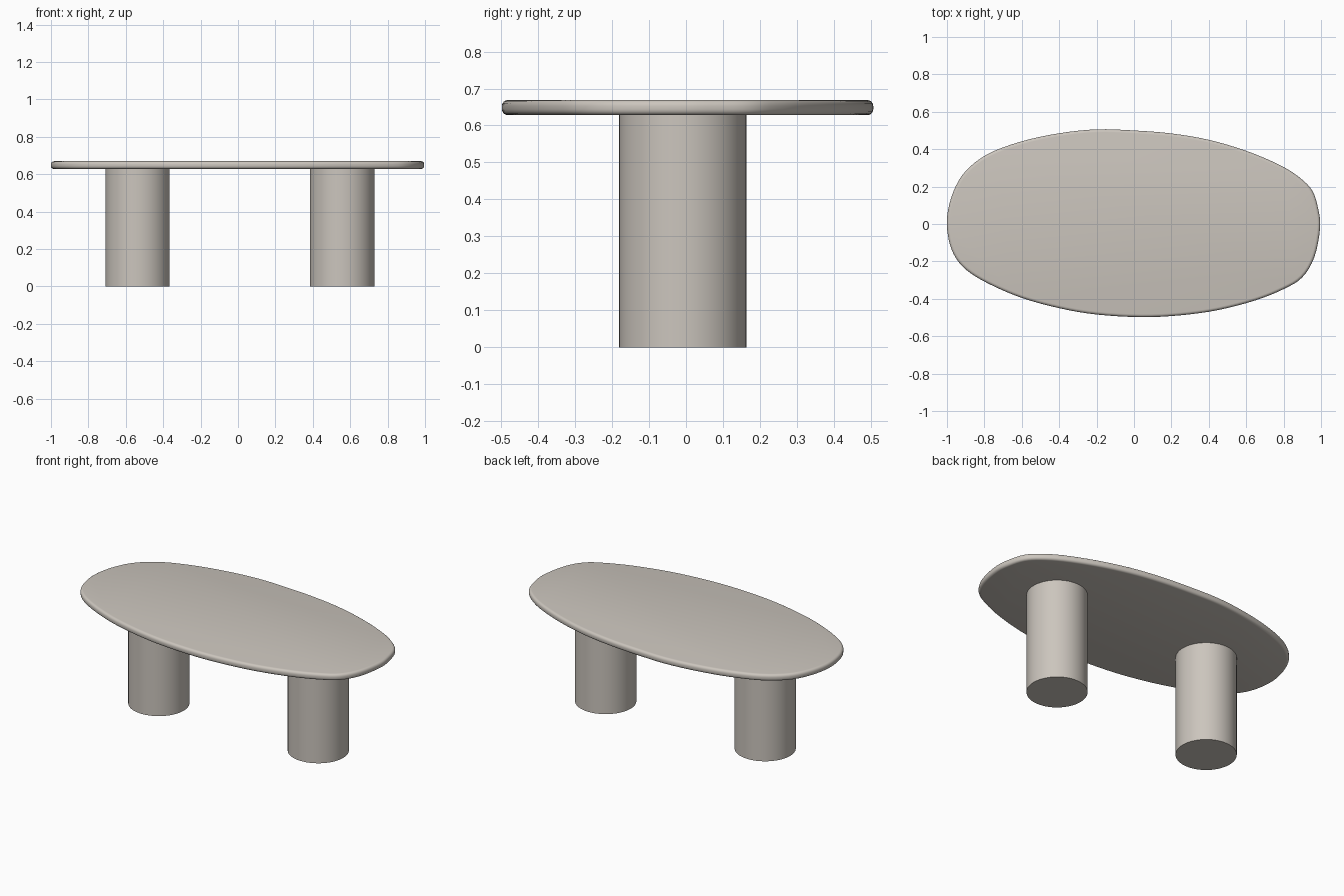
import bpy, bmesh, math
from mathutils import Vector

if "Cube" in bpy.data.objects:
    bpy.data.objects.remove(bpy.data.objects["Cube"])

stone = bpy.data.materials.new("warm grey stone")
stone.diffuse_color = (0.60, 0.56, 0.51, 1)
stone.use_nodes = True
stone.node_tree.nodes["Principled BSDF"].inputs["Base Color"].default_value = stone.diffuse_color


def finish(bm, name):
    bmesh.ops.recalc_face_normals(bm, faces=bm.faces)
    me = bpy.data.meshes.new(name)
    bm.to_mesh(me)
    bm.free()
    ob = bpy.data.objects.new(name, me)
    bpy.context.collection.objects.link(ob)
    me.materials.append(stone)
    bpy.ops.object.select_all(action='DESELECT')
    ob.select_set(True)
    bpy.context.view_layer.objects.active = ob
    bpy.ops.object.shade_smooth_by_angle(angle=math.radians(35))
    return ob


def smooth_loop(pts, steps):
    """Closed Catmull-Rom curve through the points."""
    out, n = [], len(pts)
    for i in range(n):
        a, b, c, d = (Vector(pts[(i + k) % n]) for k in (-1, 0, 1, 2))
        for s in range(steps):
            t = s / steps
            out.append(0.5 * (2 * b + (c - a) * t + (2 * a - 5 * b + 4 * c - d) * t * t
                              + (3 * b - a - 3 * c + d) * t ** 3))
    return out


# Pebble-shaped top: irregular outline, counter-clockwise from the right end
outline = [(0.995, -0.02), (0.985, 0.08), (0.955, 0.175), (0.89, 0.245), (0.78, 0.315),
           (0.6, 0.391), (0.4, 0.450), (0.2, 0.484), (0.0, 0.500), (-0.2, 0.506),
           (-0.4, 0.485), (-0.6, 0.442), (-0.78, 0.375), (-0.90, 0.283), (-0.965, 0.175),
           (-0.998, 0.05), (-0.995, -0.06), (-0.965, -0.16), (-0.90, -0.243), (-0.78, -0.318),
           (-0.6, -0.395), (-0.4, -0.450), (-0.2, -0.484), (0.04, -0.498), (0.25, -0.488),
           (0.45, -0.460), (0.65, -0.408), (0.8, -0.348), (0.90, -0.285), (0.965, -0.175)]
loop = smooth_loop(outline, 4)
n = len(loop)
normals = []
for i in range(n):
    t = (loop[(i + 1) % n] - loop[i - 1]).normalized()
    normals.append(Vector((t.y, -t.x)))

# Rounded edge: (inset, height) rings from the underside to the upper face
Z0, Z1, R = 0.628, 0.669, 0.016
arc = [math.radians(a) for a in (0, 22.5, 45, 67.5, 90)]
profile = [(R - R * math.sin(a), Z0 + R - R * math.cos(a)) for a in arc]
profile += [(d, Z0 + Z1 - z) for d, z in reversed(profile)]

bm = bmesh.new()
rings = []
for d, z in profile:
    rings.append([bm.verts.new((*(p - nrm * d), z)) for p, nrm in zip(loop, normals)])
for lo, hi in zip(rings, rings[1:]):
    for i in range(n):
        j = (i + 1) % n
        bm.faces.new((lo[i], lo[j], hi[j], hi[i]))
bm.faces.new(rings[0][::-1])
bm.faces.new(rings[-1])
finish(bm, "table_top")

# Two thick cylindrical legs
for name, x in (("left_leg", -0.537), ("right_leg", 0.557)):
    bm = bmesh.new()
    bmesh.ops.create_cone(bm, cap_ends=True, segments=64, radius1=0.172, radius2=0.172, depth=Z0 + 0.001)
    bmesh.ops.translate(bm, verts=bm.verts, vec=(x, -0.009, (Z0 + 0.001) / 2))
    finish(bm, name)
